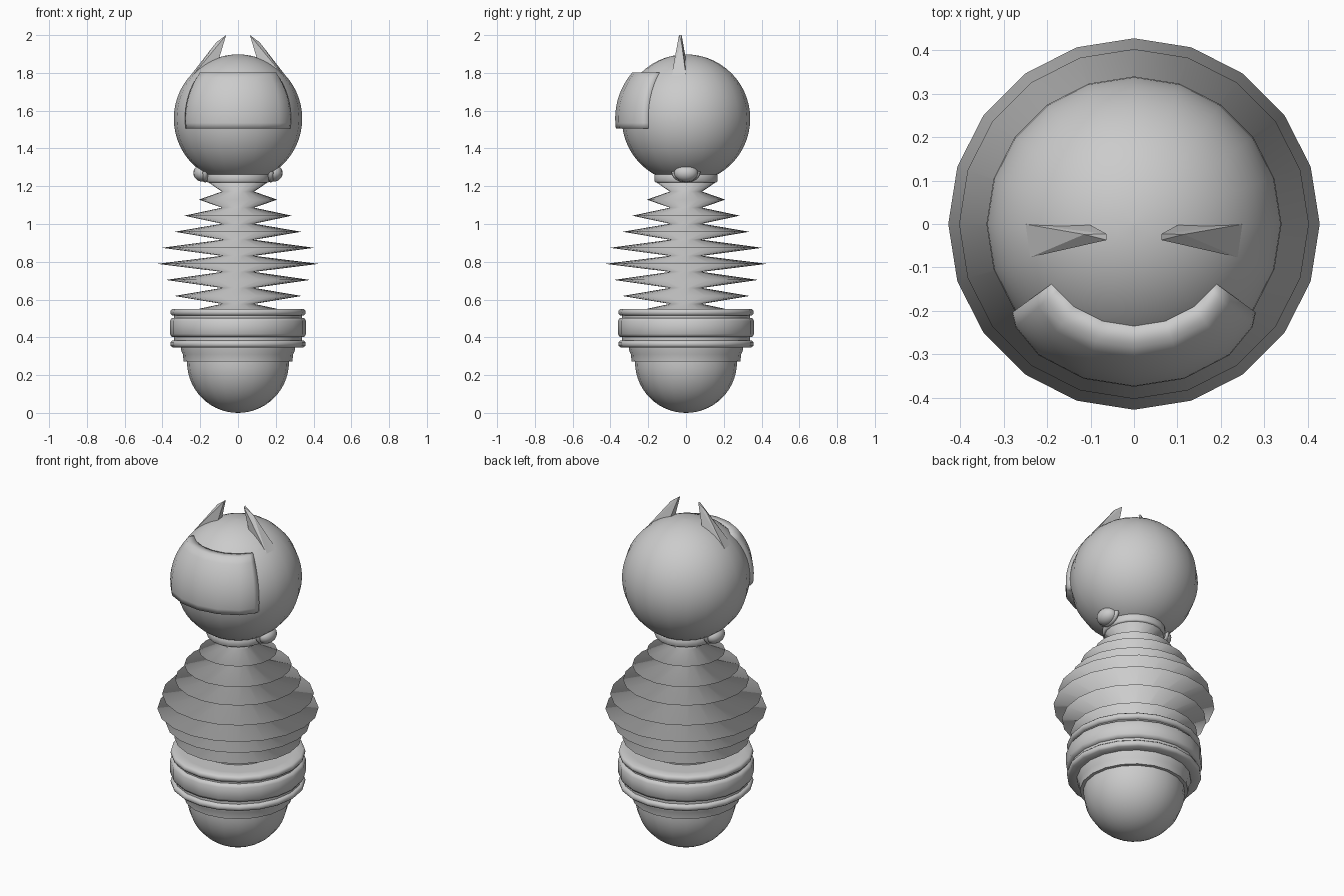
import bpy, bmesh
from math import sin, cos, pi, radians, sqrt
from mathutils import Matrix

if "Cube" in bpy.data.objects:
    bpy.data.objects.remove(bpy.data.objects["Cube"])

SEG = 20


def finish(name, bm, angle=30):
    bmesh.ops.recalc_face_normals(bm, faces=bm.faces)
    me = bpy.data.meshes.new(name)
    bm.to_mesh(me)
    bm.free()
    ob = bpy.data.objects.new(name, me)
    bpy.context.collection.objects.link(ob)
    bpy.ops.object.select_all(action='DESELECT')
    ob.select_set(True)
    bpy.context.view_layer.objects.active = ob
    if angle >= 180:
        bpy.ops.object.shade_smooth()
    elif angle:
        bpy.ops.object.shade_smooth_by_angle(angle=radians(angle))
    return ob


def bridge(bm, a, b):
    n = len(a)
    for i in range(n):
        bm.faces.new((a[i], a[(i + 1) % n], b[(i + 1) % n], b[i]))


def lathe(name, profile, angle=30):
    """Revolve (radius, z) points about z; the open ends are capped."""
    bm = bmesh.new()
    rings = [[bm.verts.new((r * cos(2 * pi * k / SEG), r * sin(2 * pi * k / SEG), z))
              for k in range(SEG)] for r, z in profile]
    for a, b in zip(rings, rings[1:]):
        bridge(bm, a, b)
    bm.faces.new(rings[0])
    bm.faces.new(rings[-1])
    bmesh.ops.remove_doubles(bm, verts=bm.verts, dist=1e-5)
    return finish(name, bm, angle)


def arc(radius, z, a0, a1, n):
    return [(max(radius * cos(radians(a0 + (a1 - a0) * i / n)), 0.0005),
             z + radius * sin(radians(a0 + (a1 - a0) * i / n))) for i in range(n + 1)]


# Rounded bottom and stepped collar above it
lathe("base_bowl", arc(0.27, 0.27, -90, 0, 14) + [(0.27, 0.30)])
lathe("base_collar", [(0.26, 0.272), (0.288, 0.272), (0.292, 0.31), (0.303, 0.335), (0.303, 0.36)], 50)

# Belt: two rounded rims around a raised band
lathe("belt_core", [(0.34, 0.36), (0.34, 0.545)])
for name, z in (("belt_lower_rim", 0.365), ("belt_upper_rim", 0.533)):
    lathe(name, [(0.30, z - 0.018), (0.347, z - 0.018), (0.356, z - 0.01),
                 (0.358, z), (0.356, z + 0.01), (0.347, z + 0.018), (0.30, z + 0.018)], 60)
lathe("belt_band", [(0.33, 0.402), (0.35, 0.402), (0.361, 0.418),
                    (0.361, 0.487), (0.35, 0.503), (0.33, 0.503)], 60)

# Stack of thin fins, smooth shaded across their rims
fins = [0.338, 0.383, 0.428, 0.403, 0.335, 0.285, 0.208]
profile = [(0.22, 0.548), (0.085, 0.577)]
for i, r in enumerate(fins):
    z = 0.619 + i * 0.085
    profile += [(r, z), (0.085, z + 0.0425)]
lathe("finned_body", profile + [(0.16, 1.222)], 180)

# Neck ring and head
lathe("neck_ring", [(0.12, 1.22), (0.162, 1.22), (0.167, 1.227),
                    (0.167, 1.258), (0.162, 1.266), (0.12, 1.266)], 60)
lathe("head", arc(0.34, 1.558, -90, 90, 28))

# Visor: a raised patch on the head, with thinner side edges
bm = bmesh.new()
columns = []
Z0, Z1, N = 1.505, 1.803, 10
for ang, R in ((-54, 0.347), (-49, 0.362), (-36, 0.374), (-18, 0.375), (0, 0.375),
               (18, 0.375), (36, 0.374), (49, 0.362), (54, 0.347)):
    zs = [Z0 + (Z1 - Z0) * i / N for i in range(N + 1)]
    pts = [(sqrt(R * R - (z - 1.558) ** 2), z) for z in zs]
    pts += [(sqrt(0.325 ** 2 - (z - 1.558) ** 2), z) for z in reversed(zs)]
    a = radians(ang)
    columns.append([bm.verts.new((r * sin(a), -r * cos(a), z)) for r, z in pts])
for a, b in zip(columns, columns[1:]):
    bridge(bm, a, b)
for col in (columns[0], columns[-1]):
    for i in range(N):
        bm.faces.new((col[i], col[i + 1], col[2 * N - i], col[2 * N + 1 - i]))
finish("visor", bm, 180)

for side, s in (("left", -1), ("right", 1)):
    # Pointed ear
    bm = bmesh.new()
    for x, y, z in ((0.063, -0.023, 2.0), (0.063, -0.037, 2.0), (0.115, -0.024, 1.962),
                    (0.105, 0, 1.87), (0.252, 0, 1.785), (0.24, -0.077, 1.785),
                    (0.105, -0.045, 1.86)):
        bm.verts.new((s * x, y, z))
    bmesh.ops.convex_hull(bm, input=bm.verts)
    finish(side + "_ear", bm, 0)

    # Side knob
    bm = bmesh.new()
    bmesh.ops.create_uvsphere(bm, u_segments=20, v_segments=12, radius=1,
                              matrix=Matrix.Translation((s * 0.187, 0, 1.27))
                              @ Matrix.Diagonal((0.049, 0.063, 0.046, 1)))
    finish(side + "_knob", bm)

    # Curved bracket cupping the knob from below
    bm = bmesh.new()
    rings = []
    for i in range(13):
        t = pi + pi * i / 12
        ring = []
        for k in range(8):
            p = 2 * pi * k / 8
            rad = 0.058 + 0.012 * cos(p)
            ring.append(bm.verts.new((s * (0.174 + 0.013 * sin(p)),
                                      rad * 1.1 * cos(t), 1.278 + rad * 0.83 * sin(t))))
        rings.append(ring)
    for a, b in zip(rings, rings[1:]):
        bridge(bm, a, b)
    bm.faces.new(rings[0])
    bm.faces.new(rings[-1])
    finish(side + "_knob_bracket", bm, 50)
